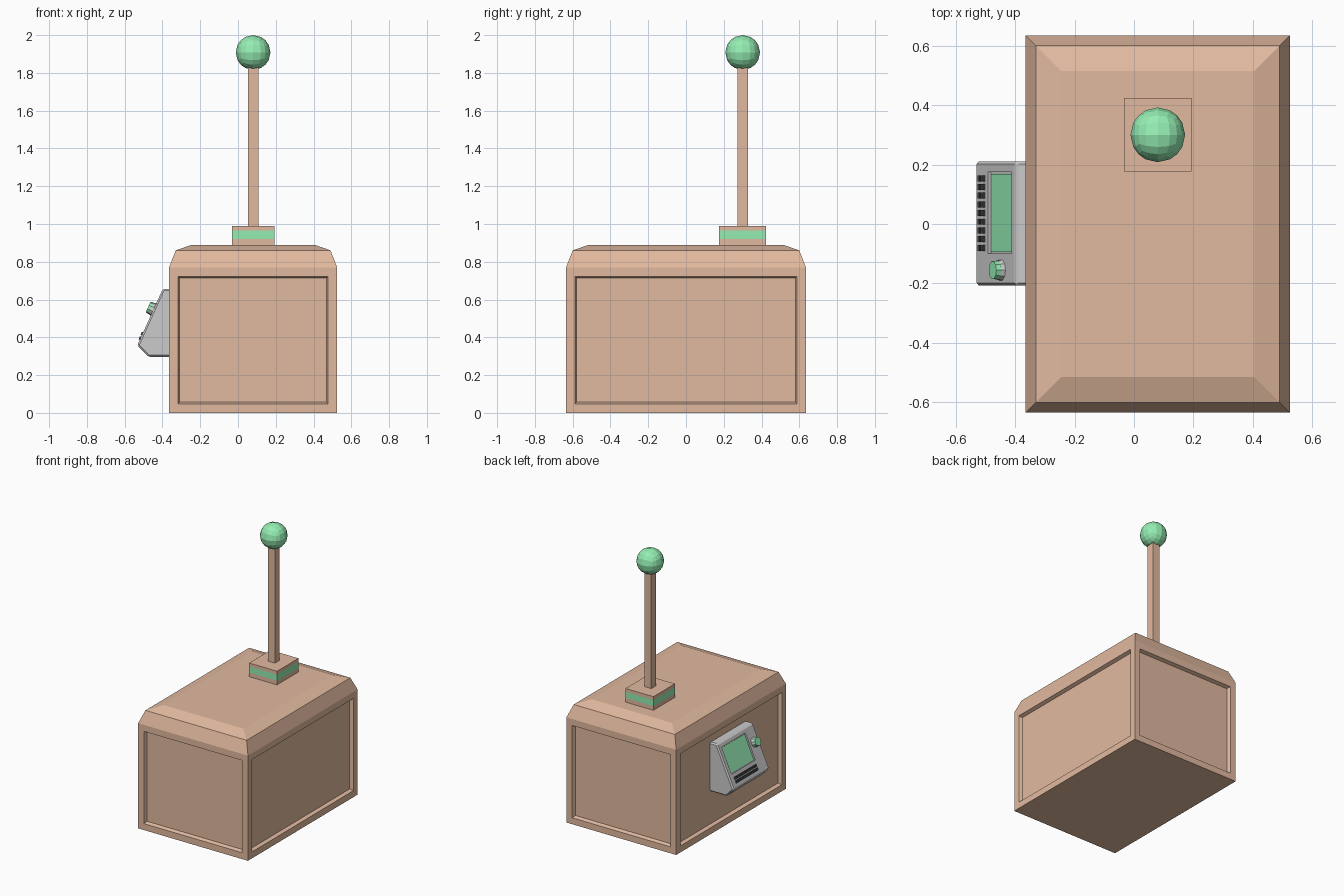
import bpy, bmesh, math
from mathutils import Matrix, Vector

if "Cube" in bpy.data.objects:
    bpy.data.objects.remove(bpy.data.objects["Cube"])


def material(name, rgb):
    m = bpy.data.materials.new(name)
    m.diffuse_color = (*rgb, 1)
    m.use_nodes = True
    m.node_tree.nodes["Principled BSDF"].inputs["Base Color"].default_value = m.diffuse_color
    return m


BROWN = material("brown", (0.76, 0.49, 0.35))
GREEN = material("green", (0.30, 0.85, 0.45))
DARK = material("dark", (0.06, 0.06, 0.06))


def finish(bm, name, mat=None):
    bmesh.ops.recalc_face_normals(bm, faces=bm.faces)
    me = bpy.data.meshes.new(name)
    bm.to_mesh(me)
    bm.free()
    ob = bpy.data.objects.new(name, me)
    bpy.context.collection.objects.link(ob)
    if mat:
        me.materials.append(mat)
    return ob


def box(name, lo, hi, mat=None, frame=Matrix()):
    lo, hi = Vector(lo), Vector(hi)
    bm = bmesh.new()
    bmesh.ops.create_cube(bm, size=1, matrix=frame @ Matrix.Translation((lo + hi) / 2)
                          @ Matrix.Diagonal((*(hi - lo), 1)))
    return finish(bm, name, mat)


def cylinder(name, frame, pos, r1, r2, depth, sides, mat=None):
    bm = bmesh.new()
    bmesh.ops.create_cone(bm, cap_ends=True, segments=sides, radius1=r1, radius2=r2,
                          depth=depth, matrix=frame @ Matrix.Translation(pos))
    return finish(bm, name, mat)


# Cabinet: stacked rectangular rings with recessed side panels
CX, HX, HY = 0.08, 0.445, 0.635
bm = bmesh.new()
rings = []
for z, inset in ((0, 0), (0.77, 0), (0.86, 0.035), (0.89, 0.12)):
    x, y = HX - inset, HY - inset
    rings.append([bm.verts.new((CX + sx * x, sy * y, z))
                  for sx, sy in ((-1, -1), (1, -1), (1, 1), (-1, 1))])
sides = []
for k, (a, b) in enumerate(zip(rings, rings[1:])):
    for i in range(4):
        j = (i + 1) % 4
        f = bm.faces.new((a[i], a[j], b[j], b[i]))
        if k == 0:
            sides.append(f)
bm.faces.new(rings[0][::-1])
bm.faces.new(rings[-1])
bm.normal_update()
bmesh.ops.inset_individual(bm, faces=sides, thickness=0.067)
bmesh.ops.inset_individual(bm, faces=sides, thickness=0.013, depth=-0.025)
finish(bm, "cabinet", BROWN)

# Mast: banded foot, square pole and ball
MX, MY = 0.08, 0.30
for name, z0, z1, mat in (("foot_lower", 0.88, 0.92, BROWN),
                          ("foot_band", 0.92, 0.965, GREEN),
                          ("foot_upper", 0.965, 0.99, BROWN)):
    box(name, (MX - 0.113, MY - 0.124, z0), (MX + 0.113, MY + 0.124, z1), mat)
box("pole", (MX - 0.028, MY - 0.028, 0.98), (MX + 0.028, MY + 0.028, 1.84), BROWN)
bm = bmesh.new()
bmesh.ops.create_cube(bm, size=2)
bmesh.ops.subdivide_edges(bm, edges=bm.edges[:], cuts=3, use_grid_fill=True)
for v in bm.verts:
    v.co = Vector((MX, MY, 1.908)) + v.co.normalized() * 0.092
finish(bm, "ball", GREEN)

# Sloped console on the left wall
profile = [(-0.335, 0.657), (-0.398, 0.657), (-0.533, 0.358), (-0.475, 0.297), (-0.335, 0.297)]
bm = bmesh.new()
face = bm.faces.new([bm.verts.new((x, -0.207, z)) for x, z in profile])
ext = bmesh.ops.extrude_face_region(bm, geom=[face])
for v in ext["geom"]:
    if isinstance(v, bmesh.types.BMVert):
        v.co.y = 0.211
console = finish(bm, "console")
bev = console.modifiers.new("edge_bevel", "BEVEL")
bev.width = 0.009
bev.segments = 1

# Local frame on the slope: x runs along +y, y runs up the slope, z points outward
top, low = Vector((-0.398, 0, 0.657)), Vector((-0.533, 0, 0.358))
up = (top - low).normalized()
along = Vector((0, -1, 0))
out = along.cross(up)
frame = Matrix((along, up, out)).transposed().to_4x4()
frame.translation = top

# Screen sunk into the slope
cutter = box("screen_cutter", (-0.175, -0.228, -0.012), (0.10, -0.034, 0.03), None, frame)
cutter.hide_render = True
cutter.hide_viewport = True
cut = console.modifiers.new("screen_recess", "BOOLEAN")
cut.object = cutter
cut.operation = "DIFFERENCE"
box("screen", (-0.169, -0.222, -0.016), (0.094, -0.040, -0.009), GREEN, frame)

# Two rows of keys
for row in range(2):
    for col in range(9):
        u, v = 0.080 - col * 0.0292, -0.262 - row * 0.026
        box("key", (u - 0.010, v - 0.009, -0.003), (u + 0.010, v + 0.009, 0.007), DARK, frame)

# Knob
cylinder("knob_base", frame, (0.155, -0.12, 0.006), 0.037, 0.033, 0.016, 10)
cylinder("knob_cap", frame, (0.155, -0.12, 0.022), 0.033, 0.031, 0.018, 10, GREEN)
